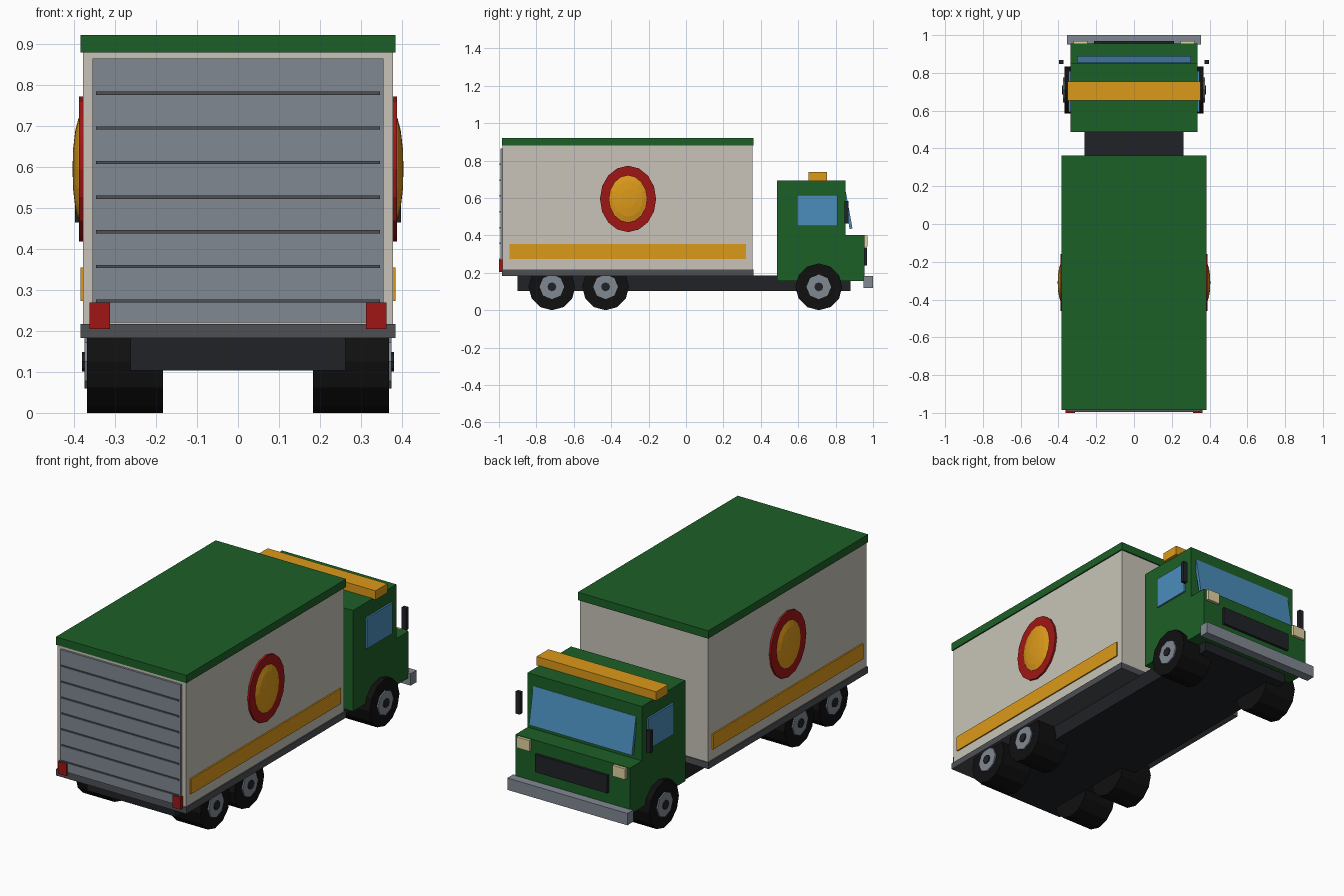
import bpy, bmesh, math
from mathutils import Matrix

if "Cube" in bpy.data.objects:
    bpy.data.objects.remove(bpy.data.objects["Cube"])


def material(name, r, g, b):
    m = bpy.data.materials.new(name)
    m.diffuse_color = (r, g, b, 1)
    m.use_nodes = True
    m.node_tree.nodes["Principled BSDF"].inputs["Base Color"].default_value = m.diffuse_color
    return m


GREEN = material("green", 0.012, 0.115, 0.02)
CREAM = material("cream", 0.58, 0.55, 0.48)
ORANGE = material("orange", 0.72, 0.32, 0.01)
RED = material("red", 0.35, 0.008, 0.008)
BLUE = material("glass_blue", 0.07, 0.27, 0.5)
BLACK = material("rubber", 0.005, 0.005, 0.005)
DARK = material("dark_metal", 0.015, 0.016, 0.02)
STEEL = material("steel", 0.22, 0.25, 0.29)
MID = material("mid_grey", 0.075, 0.08, 0.09)
LAMP = material("lamp", 0.75, 0.65, 0.35)


def finish(name, bm, mat):
    bmesh.ops.recalc_face_normals(bm, faces=bm.faces)
    me = bpy.data.meshes.new(name)
    bm.to_mesh(me)
    bm.free()
    me.materials.append(mat)
    ob = bpy.data.objects.new(name, me)
    bpy.context.collection.objects.link(ob)
    return ob


def box(name, x, y, z, mat):
    """Box from (min, max) pairs."""
    bm = bmesh.new()
    size = [b - a for a, b in (x, y, z)]
    mid = [(a + b) / 2 for a, b in (x, y, z)]
    bmesh.ops.create_cube(bm, size=1, matrix=Matrix.Translation(mid) @ Matrix.Diagonal((*size, 1)))
    return finish(name, bm, mat)


def side_boxes(name, x, y, z, mat):
    box(name + "_right", x, y, z, mat)
    box(name + "_left", (-x[1], -x[0]), y, z, mat)


def extrude_x(name, profile, half, mat):
    """Extrude a (y, z) profile across the width."""
    bm = bmesh.new()
    face = bm.faces.new([bm.verts.new((-half, y, z)) for y, z in profile])
    geo = bmesh.ops.extrude_face_region(bm, geom=[face])["geom"]
    bmesh.ops.translate(bm, vec=(2 * half, 0, 0),
                        verts=[g for g in geo if isinstance(g, bmesh.types.BMVert)])
    return finish(name, bm, mat)


def disc(name, x, y, z, ry, rz, sides, mat):
    """Cylinder along x between x[0] and x[1], elliptical if ry != rz."""
    bm = bmesh.new()
    m = (Matrix.Translation(((x[0] + x[1]) / 2, y, z)) @ Matrix.Diagonal((1, ry, rz, 1))
         @ Matrix.Rotation(math.pi / 2, 4, 'Y'))
    bmesh.ops.create_cone(bm, cap_ends=True, segments=sides, radius1=1, radius2=1,
                          depth=abs(x[1] - x[0]), matrix=m)
    return finish(name, bm, mat)


# Chassis and cargo body
box("chassis", (-0.262, 0.262), (-0.9, 0.88), (0.103, 0.185), DARK)
box("cargo_floor", (-0.385, 0.385), (-0.985, 0.36), (0.183, 0.217), MID)
box("cargo_box", (-0.378, 0.378), (-0.98, 0.355), (0.217, 0.882), CREAM)
box("cargo_roof", (-0.385, 0.385), (-0.985, 0.362), (0.88, 0.922), GREEN)

# Roller door with slat lines and tail lights
box("roller_door", (-0.355, 0.355), (-0.991, -0.975), (0.22, 0.865), STEEL)
for i in range(7):
    z = 0.273 + i * 0.0845
    box(f"door_slat_{i + 1}", (-0.347, 0.347), (-0.996, -0.985), (z - 0.004, z + 0.004), MID)
side_boxes("tail_light", (0.313, 0.362), (-1.0, -0.978), (0.205, 0.27), RED)

# Side stripes and oval badges
side_boxes("side_stripe", (0.37, 0.385), (-0.945, 0.32), (0.273, 0.355), ORANGE)
for s, side in ((1, "right"), (-1, "left")):
    disc("badge_ring_" + side, (s * 0.37, s * 0.388), -0.31, 0.595, 0.15, 0.177, 16, RED)
    bm = bmesh.new()
    bmesh.ops.create_uvsphere(bm, u_segments=16, v_segments=8, radius=1,
                              matrix=Matrix.Translation((s * 0.38, -0.31, 0.595))
                              @ Matrix.Diagonal((0.024, 0.108, 0.135, 1))
                              @ Matrix.Rotation(math.pi / 2, 4, 'Y'))
    finish("badge_dome_" + side, bm, ORANGE)

    # Wheels
    for y, place in ((-0.717, "rear"), (-0.43, "middle"), (0.71, "front")):
        tag = f"{place}_{side}"
        disc("tyre_" + tag, (s * 0.183, s * 0.368), y, 0.125, 0.125, 0.125, 12, BLACK)
        disc("hub_" + tag, (s * 0.35, s * 0.375), y, 0.125, 0.066, 0.066, 8, STEEL)
        disc("hub_cap_" + tag, (s * 0.36, s * 0.381), y, 0.125, 0.024, 0.024, 8, DARK)

# Cab with stepped nose
extrude_x("cab", [(0.487, 0.155), (0.955, 0.155), (0.955, 0.403), (0.853, 0.403),
                  (0.853, 0.693), (0.487, 0.693)], 0.337, GREEN)
extrude_x("windscreen", [(0.84, 0.63), (0.855, 0.632), (0.89, 0.437), (0.875, 0.434)], 0.303, BLUE)
side_boxes("side_window", (0.33, 0.346), (0.594, 0.81), (0.45, 0.615), BLUE)
box("roof_bar", (-0.353, 0.353), (0.655, 0.755), (0.69, 0.738), ORANGE)
side_boxes("mirror", (0.373, 0.398), (0.847, 0.868), (0.465, 0.583), DARK)

# Nose details
box("grille", (-0.213, 0.213), (0.945, 0.968), (0.24, 0.335), DARK)
side_boxes("headlight", (0.245, 0.32), (0.945, 0.97), (0.342, 0.4), LAMP)
box("front_bumper", (-0.354, 0.354), (0.95, 1.0), (0.12, 0.183), STEEL)
